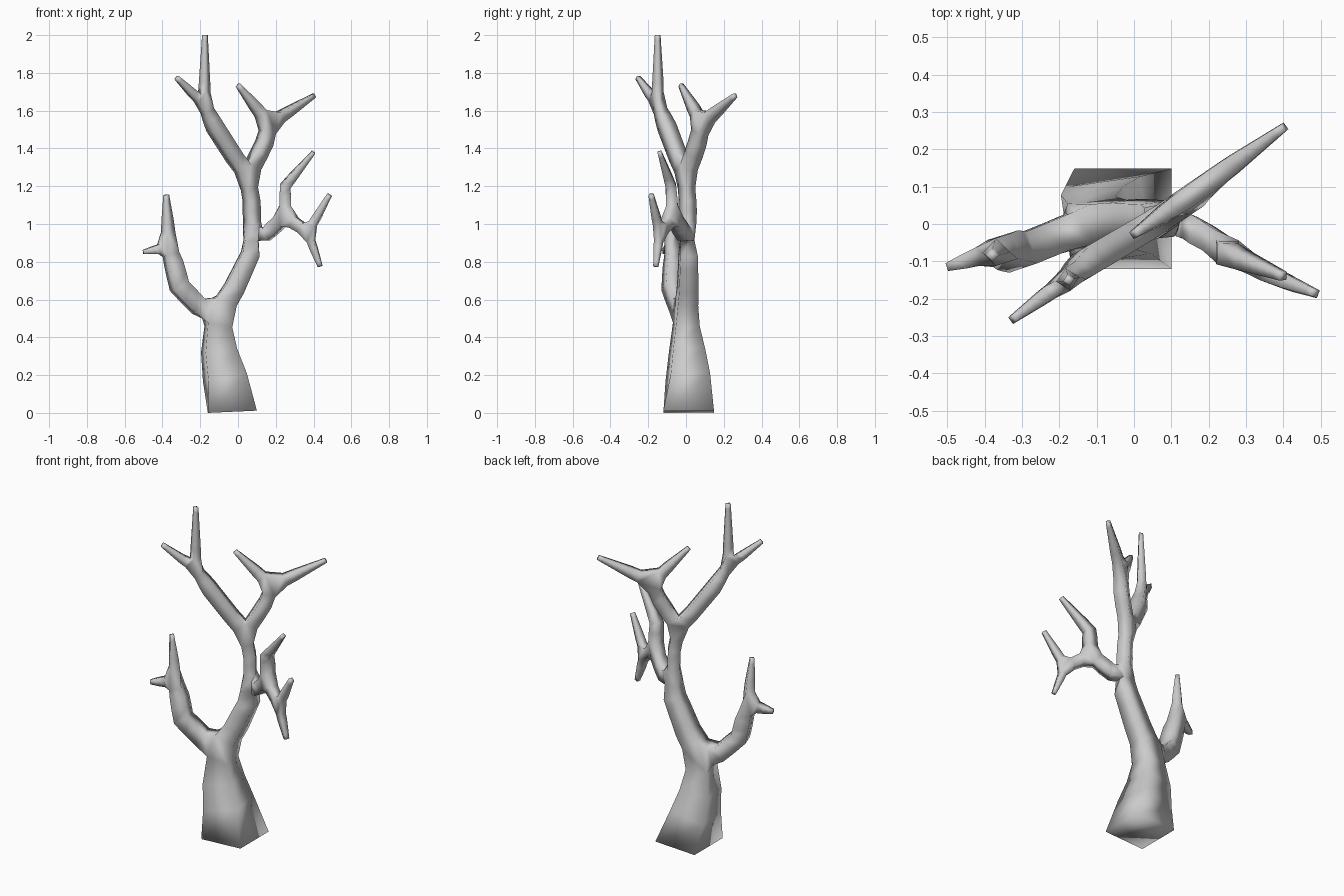
import bpy

# Limb skeleton: name -> (parent, x, y, z, half width)
nodes = {
    "base": (None, -0.03, 0.015, 0.005, 0.13),
    "trunk_mid": ("base", -0.10, 0.005, 0.33, 0.085),
    "trunk_top": ("trunk_mid", -0.105, 0.0, 0.45, 0.07),
    "fork": ("trunk_top", -0.10, 0.0, 0.53, 0.065),
    # left limb
    "l1": ("fork", -0.21, -0.035, 0.565, 0.045),
    "l2": ("l1", -0.31, -0.075, 0.67, 0.045),
    "l3": ("l2", -0.34, -0.07, 0.79, 0.042),
    "l4": ("l3", -0.365, -0.07, 0.875, 0.036),
    "l_up": ("l4", -0.38, -0.085, 1.155, 0.011),
    "l_side": ("l4", -0.50, -0.115, 0.852, 0.011),
    # main stem
    "m1": ("fork", -0.02, 0.01, 0.66, 0.052),
    "m2": ("m1", 0.065, 0.012, 0.84, 0.046),
    "m3": ("m2", 0.075, 0.01, 0.96, 0.038),
    "m4": ("m3", 0.072, 0.008, 1.12, 0.034),
    "m5": ("m4", 0.05, 0.0, 1.245, 0.037),
    # right limb
    "r1": ("m3", 0.15, -0.01, 0.945, 0.034),
    "r2": ("r1", 0.25, -0.07, 1.04, 0.035),
    "r3": ("r2", 0.25, -0.08, 1.20, 0.028),
    "r_up": ("r3", 0.40, -0.14, 1.38, 0.011),
    "r4": ("r2", 0.37, -0.14, 0.955, 0.025),
    "r_out": ("r4", 0.485, -0.185, 1.155, 0.011),
    "r_down": ("r4", 0.435, -0.16, 0.775, 0.011),
    # crown, left pair
    "a1": ("m5", -0.12, -0.10, 1.51, 0.038),
    "a2": ("a1", -0.178, -0.148, 1.63, 0.027),
    "a_up": ("a2", -0.175, -0.15, 2.0, 0.011),
    "a_side": ("a2", -0.325, -0.255, 1.775, 0.011),
    # crown, right pair
    "b1": ("m5", 0.14, 0.06, 1.43, 0.036),
    "b2": ("b1", 0.165, 0.085, 1.53, 0.036),
    "b_up": ("b2", 0.0, -0.027, 1.735, 0.011),
    "b_side": ("b2", 0.403, 0.26, 1.68, 0.011),
}
keys = list(nodes)
edges = [(keys.index(n[0]), i) for i, n in enumerate(nodes.values()) if n[0]]

mesh = bpy.data.meshes.new("bare_tree")
mesh.from_pydata([n[1:4] for n in nodes.values()], edges, [])
tree = bpy.data.objects.new("bare_tree", mesh)
bpy.context.collection.objects.link(tree)
bpy.context.view_layer.objects.active = tree
tree.select_set(True)

# Skin the skeleton into one four-sided branching hull
skin = tree.modifiers.new("skin", 'SKIN')
for i, n in enumerate(nodes.values()):
    s = mesh.skin_vertices[0].data[i]
    s.radius = (n[4], n[4])
    s.use_root = (i == 0)
skin.branch_smoothing = 0.3
skin.use_smooth_shade = True
bpy.ops.object.modifier_apply(modifier="skin")

# Square up the foot so it stands flat
for v in tree.data.vertices:
    if v.co.z < 0.15:
        v.co = (-0.16 if v.co.x < -0.03 else 0.10,
                -0.12 if v.co.y < 0.015 else 0.148,
                0.0 if v.co.x < -0.03 else 0.012)
